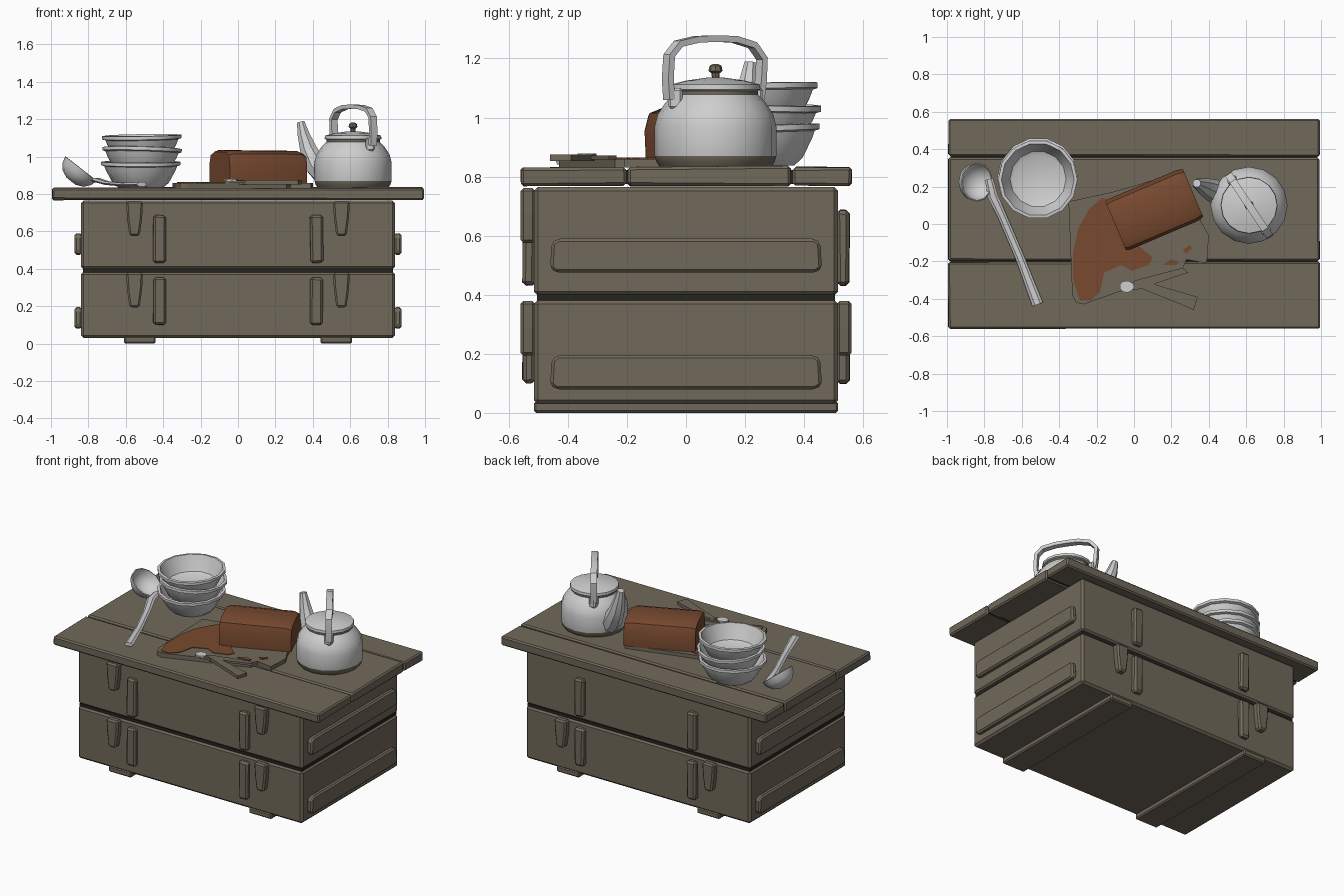
import bpy, bmesh, math, random
from mathutils import Vector, Matrix

random.seed(4)
if "Cube" in bpy.data.objects:
    bpy.data.objects.remove(bpy.data.objects["Cube"])


def material(name, rgb):
    m = bpy.data.materials.new(name)
    m.use_nodes = True
    m.diffuse_color = (*rgb, 1)
    m.node_tree.nodes["Principled BSDF"].inputs["Base Color"].default_value = (*rgb, 1)
    return m


OLIVE = material("olive wood", (0.165, 0.142, 0.103))
ENAMEL = material("pale enamel", (0.62, 0.62, 0.63))
BROWN = material("brown bread", (0.19, 0.068, 0.029))
DARK = material("dark seam", (0.02, 0.018, 0.014))


def finish(name, bm, mats, smooth=True, bevel=0):
    bmesh.ops.recalc_face_normals(bm, faces=bm.faces)
    me = bpy.data.meshes.new(name)
    bm.to_mesh(me)
    bm.free()
    ob = bpy.data.objects.new(name, me)
    bpy.context.collection.objects.link(ob)
    for m in mats:
        me.materials.append(m)
    if bevel:
        mod = ob.modifiers.new("bevel", 'BEVEL')
        mod.width, mod.segments = bevel, 1
    if smooth:
        bpy.ops.object.select_all(action='DESELECT')
        ob.select_set(True)
        bpy.context.view_layer.objects.active = ob
        bpy.ops.object.shade_smooth_by_angle(angle=math.radians(35))
    return ob


def box(name, lo, hi, mat, bevel=0.012, jitter=0):
    bm = bmesh.new()
    bmesh.ops.create_cube(bm, size=1)
    lo, hi = Vector(lo), Vector(hi)
    for v in bm.verts:
        v.co = (lo + hi) / 2 + v.co * (hi - lo)
        v.co += Vector([random.uniform(-jitter, jitter) for _ in range(3)])
    return finish(name, bm, [mat], False, bevel)


def prism(name, outline, depth, mat, bevel=0):
    """Extrude a closed 3D outline along a depth vector."""
    bm = bmesh.new()
    face = bm.faces.new([bm.verts.new(p) for p in outline])
    new = bmesh.ops.extrude_face_region(bm, geom=[face])["geom"]
    bmesh.ops.translate(bm, vec=depth, verts=[g for g in new if isinstance(g, bmesh.types.BMVert)])
    return finish(name, bm, [mat], False, bevel)


def slab(name, outline, z, thick, mat):
    return prism(name, [(x, y, z) for x, y in outline], (0, 0, thick), mat)


def skin(name, rings, mats, close=False):
    """Bridge rings of points; cap both ends, or join them when closed."""
    bm = bmesh.new()
    rv = [[bm.verts.new(p) for p in r] for r in rings]
    n = len(rv[0])
    for a, b in zip(rv, rv[1:] + (rv[:1] if close else [])):
        for i in range(n):
            bm.faces.new((a[i], a[(i + 1) % n], b[(i + 1) % n], b[i]))
    if not close:
        bm.faces.new(rv[0])
        bm.faces.new(rv[-1])
    return finish(name, bm, mats)


def lathe(name, profile, centre, mat, sides=14, tilt=None):
    tilt = tilt or Matrix.Identity(3)
    rings = [[Vector(centre) + tilt @ Vector((r * math.cos(t), r * math.sin(t), z))
              for t in [math.tau * i / sides for i in range(sides)]] for r, z in profile]
    return skin(name, rings, [mat])


def tube(name, path, radii, mat, sides=6, flat=1.0):
    pts = [Vector(p) for p in path]
    rings = []
    for i, p in enumerate(pts):
        d = (pts[min(i + 1, len(pts) - 1)] - pts[max(i - 1, 0)]).normalized()
        side = d.cross(Vector((0, 0, 1)))
        side = side.normalized() if side.length > 0.05 else Vector((1, 0, 0))
        up = side.cross(d)
        rings.append([p + radii[i] * (side * math.cos(t) + up * flat * math.sin(t))
                      for t in [math.tau * k / sides for k in range(sides)]])
    return skin(name, rings, [mat])


# Two stacked crates with side bars, straps and hooks
for level, z0, z1 in (("lower", 0.03, 0.383), ("upper", 0.397, 0.765)):
    box(level + "_crate", (-0.84, -0.515, z0), (0.84, 0.515, z1), OLIVE, 0.014)
    for s, side in ((1, "left"), (-1, "right")):
        zb = z0 + 0.05 if level == "lower" else z0 + 0.078
        prism(f"{level}_{side}_bar",
              [(s * 0.835, y, z) for y, z in ((-0.46, zb + 0.015), (-0.44, zb), (0.44, zb), (0.46, zb + 0.015),
                                              (0.455, zb + 0.1), (0.435, zb + 0.115), (-0.435, zb + 0.115), (-0.455, zb + 0.1))],
              (s * 0.038, 0, 0), OLIVE, 0.01)
    for face, sy in (("front", -1), ("back", 1)):
        for sx in (-1, 1):
            x, lo = sx * 0.42, z0 + (0.07 if level == "lower" else 0.035)
            box(f"{level}_{face}_strap", (x - 0.034, min(sy * 0.51, sy * 0.553), lo),
                (x + 0.034, max(sy * 0.51, sy * 0.553), lo + 0.255), OLIVE, 0.012, 0.003)
            if face == "back" and level == "upper":
                continue
            x, top = sx * 0.553, z1 - 0.004
            prism(f"{level}_{face}_hook",
                  [(x + dx, sy * 0.51, top - dz) for dx, dz in ((-0.045, 0), (0.045, 0), (0.04, 0.09),
                   (0.027, 0.185), (-0.027, 0.185), (-0.04, 0.09))], (0, sy * 0.05, 0), OLIVE, 0.01)
box("crate_seam", (-0.83, -0.505, 0.38), (0.83, 0.505, 0.4), DARK, 0)
for s in (-1, 1):
    box("floor_runner", (s * 0.525 - 0.085, -0.515, 0), (s * 0.525 + 0.085, 0.515, 0.04), OLIVE, 0.008)

# Plank top
for name, y0, y1, z in (("front", -0.56, -0.203, 0.832), ("middle", -0.197, 0.357, 0.834), ("back", 0.363, 0.56, 0.832)):
    box(name + "_plank", (-0.993, y0, 0.768), (0.993, y1, z), OLIVE, 0.009, 0.003)
box("plank_seam", (-0.98, -0.22, 0.775), (0.98, 0.38, 0.822), DARK, 0)

# Cutting board with a brown stain
slab("cutting_board", [(-0.35, 0.12), (-0.33, -0.38), (-0.31, -0.42), (-0.27, -0.43), (0.26, -0.24), (0.28, -0.19),
     (0.39, -0.21), (0.4, -0.06), (0.36, 0.01), (0.26, 0.28), (-0.12, 0.17)], 0.83, 0.03, OLIVE)
slab("board_stain", [(-0.17, 0.14), (-0.24, 0.08), (-0.3, -0.03), (-0.325, -0.15), (-0.325, -0.3), (-0.29, -0.41),
     (-0.23, -0.41), (-0.18, -0.36), (-0.16, -0.26), (-0.07, -0.22), (-0.01, -0.25), (0.08, -0.22),
     (0.1, -0.18), (0.03, -0.12), (0.0, 0.1)], 0.858, 0.006, BROWN)
slab("crumb_patch", [(0.15, -0.22), (0.2, -0.19), (0.24, -0.2), (0.23, -0.22)], 0.858, 0.006, BROWN)
slab("table_spot", [(0.26, -0.14), (0.3, -0.11), (0.31, -0.13), (0.28, -0.16)], 0.858, 0.006, BROWN)

# Bread loaf: domed cross-section swept along its length
turn = Matrix.Rotation(math.radians(23), 3, 'Z')
section = [(-0.145, 0.858), (-0.15, 0.96), (-0.135, 1.015), (-0.09, 1.032), (0.07, 1.035), (0.125, 1.015), (0.145, 0.96), (0.14, 0.858)]
loaf = [[Vector((0.108, 0.08, 0)) + turn @ Vector((x, y * w, 0.858 + (z - 0.858) * h)) for y, z in section]
        for x, w, h in ((-0.225, 0.96, 0.95), (-0.2, 1, 1), (0.19, 1, 0.98), (0.225, 0.94, 0.9))]
skin("bread_loaf", loaf, [BROWN])

# Knife and spread spot
slab("knife_handle", [(0.0, -0.33), (0.05, -0.305), (0.34, -0.39), (0.32, -0.46), (0.25, -0.43)], 0.852, 0.022, OLIVE)
slab("knife_blade", [(-0.07, -0.36), (0.01, -0.3), (0.26, -0.235), (0.29, -0.26), (0.02, -0.35)], 0.858, 0.014, OLIVE)
slab("butter_dab", [(-0.04 + 0.038 * math.cos(k * math.tau / 9), -0.335 + 0.032 * math.sin(k * math.tau / 9))
                    for k in range(9)], 0.87, 0.009, ENAMEL)

# Kettle: body with a scorched base, lid, knob, spout and bail handle
kx, ky = 0.615, 0.1
kettle = lathe("kettle_body", [(0.19, 0.834), (0.2, 0.85), (0.206, 0.87), (0.206, 0.97), (0.196, 1.01),
               (0.17, 1.05), (0.143, 1.078), (0.143, 1.092)], (kx, ky, 0), ENAMEL, 16)
kettle.data.materials.append(OLIVE)
for f in kettle.data.polygons:
    if f.center.z < 0.865 or 1.078 < f.center.z < 1.09:
        f.material_index = 1
lathe("kettle_lid", [(0.143, 1.09), (0.152, 1.095), (0.15, 1.112), (0.1, 1.125), (0.03, 1.135)], (kx, ky, 0), ENAMEL, 16)
lathe("lid_knob", [(0.012, 1.13), (0.014, 1.15), (0.024, 1.158), (0.02, 1.175), (0.008, 1.182)], (kx, ky, 0), OLIVE, 8)
tube("kettle_spout", [(0.47, 0.155, 0.9), (0.42, 0.18, 0.95), (0.375, 0.2, 1.04), (0.35, 0.212, 1.12), (0.335, 0.218, 1.185)],
     [0.065, 0.062, 0.048, 0.034, 0.022], ENAMEL, 8)
arch = [(-1, 1.06), (-1.03, 1.13), (-1.0, 1.21), (-0.8, 1.25), (-0.4, 1.265), (0, 1.267),
        (0.4, 1.265), (0.8, 1.245), (1.0, 1.2), (0.98, 1.13), (0.93, 1.06)]
hd = Vector((-0.105, 0.157, 0))
hn = Vector((hd.y, -hd.x, 0)).normalized()
rings = []
for i, (u, z) in enumerate(arch):
    a, b = arch[max(i - 1, 0)], arch[min(i + 1, len(arch) - 1)]
    d = (hd * (b[0] - a[0]) + Vector((0, 0, b[1] - a[1]))).normalized()
    c, n = Vector((kx, ky, z)) + hd * u, d.cross(hn)
    rings.append([c + hn * 0.02 * p + n * 0.011 * q for p, q in ((-1, -1), (1, -1), (1, 1), (-1, 1))])
skin("kettle_handle", rings, [ENAMEL])
for u in (-0.93, 0.93):
    p = Vector((kx, ky, 0)) + hd * u * 0.93
    box("handle_lug", p + Vector((-0.024, -0.024, 1.03)), p + Vector((0.024, 0.024, 1.1)), ENAMEL, 0.008)

# Stack of bowls, each slightly tilted
bowl = [(0.12, 0), (0.15, 0.025), (0.185, 0.09), (0.195, 0.115), (0.212, 0.12), (0.212, 0.138),
        (0.195, 0.14), (0.178, 0.1), (0.15, 0.045), (0.13, 0.035)]
for i, (z, rx, ry) in enumerate(((0.834, 2, 0), (0.908, -2, 1.5), (0.975, 1.5, -1))):
    tilt = Matrix.Rotation(math.radians(rx), 3, 'X') @ Matrix.Rotation(math.radians(ry), 3, 'Y')
    lathe(f"bowl_{i + 1}", bowl, (-0.52 + 0.004 * i, 0.25 - 0.004 * i, z), ENAMEL, 14, tilt)

# Ladle: tipped scoop and long flat handle
scoop = [(0.03, -0.085), (0.07, -0.068), (0.097, -0.035), (0.107, 0), (0.1, 0.002), (0.088, -0.033), (0.062, -0.06), (0.025, -0.075)]
lathe("ladle_scoop", scoop, (-0.84, 0.225, 0.935), ENAMEL, 12, Matrix.Rotation(math.radians(38), 3, 'Y'))
tube("ladle_handle", [(-0.775, 0.24, 0.875), (-0.755, 0.15, 0.875), (-0.7, 0.03, 0.858), (-0.61, -0.18, 0.85), (-0.515, -0.43, 0.852)],
     [0.022, 0.028, 0.024, 0.024, 0.03], ENAMEL, 6, 0.45)
